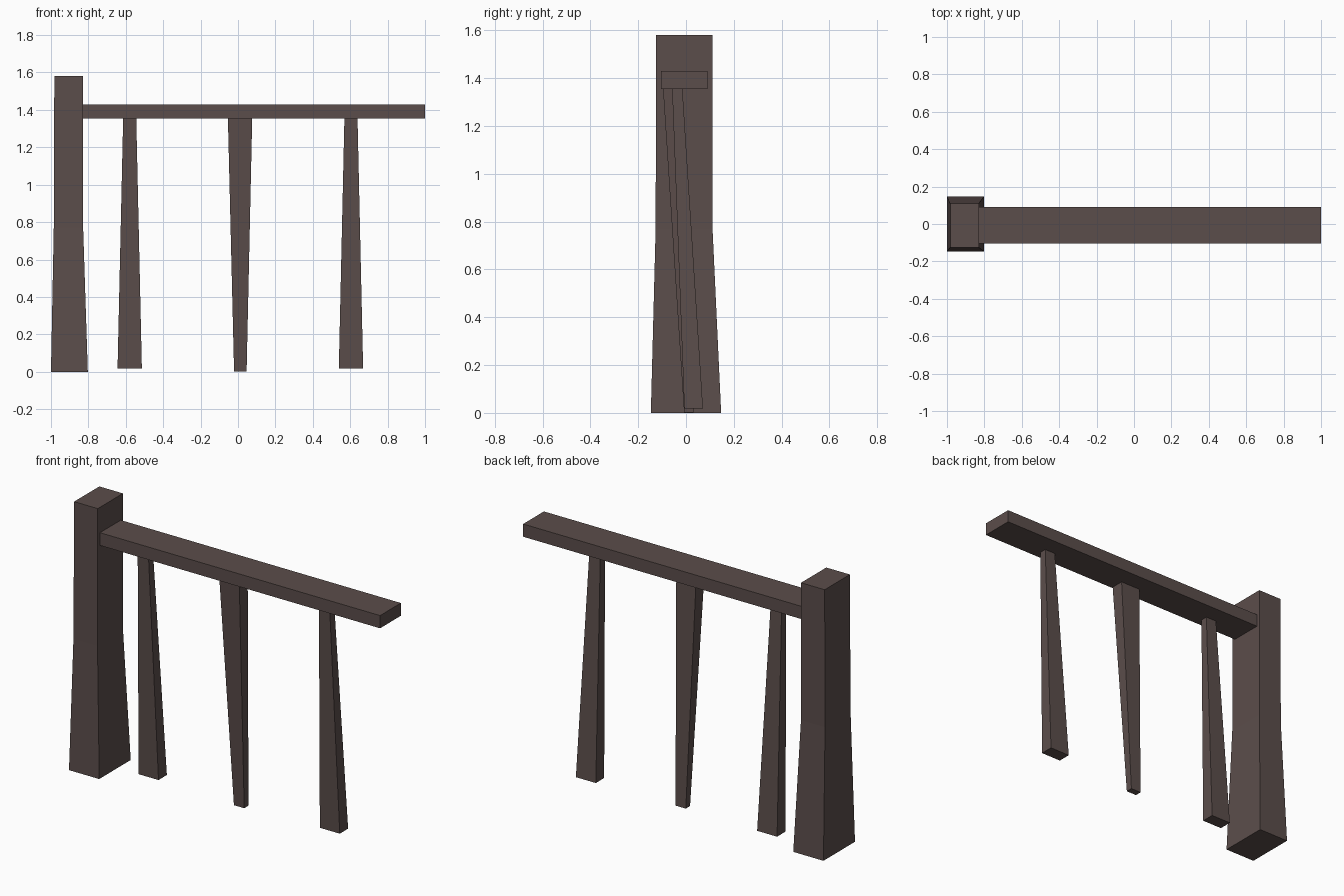
import bpy, bmesh

if "Cube" in bpy.data.objects:
    bpy.data.objects.remove(bpy.data.objects["Cube"])

wood = bpy.data.materials.new("dark_wood")
wood.diffuse_color = (0.105, 0.075, 0.07, 1)
wood.use_nodes = True
wood.node_tree.nodes["Principled BSDF"].inputs["Base Color"].default_value = wood.diffuse_color


def loft(name, sections):
    """Square-sided solid through sections (x0, x1, y0, y1, z), bottom to top."""
    bm = bmesh.new()
    rings = [[bm.verts.new(p) for p in ((x0, y0, z), (x1, y0, z), (x1, y1, z), (x0, y1, z))]
             for x0, x1, y0, y1, z in sections]
    for a, b in zip(rings, rings[1:]):
        for i in range(4):
            j = (i + 1) % 4
            bm.faces.new((a[i], a[j], b[j], b[i]))
    bm.faces.new(rings[0][::-1])
    bm.faces.new(rings[-1])
    mesh = bpy.data.meshes.new(name)
    bm.to_mesh(mesh)
    bm.free()
    mesh.materials.append(wood)
    obj = bpy.data.objects.new(name, mesh)
    bpy.context.collection.objects.link(obj)


# End post, flared towards the foot
loft("end_post", [(-1.0, -0.803, -0.147, 0.147, 0),
                  (-0.985, -0.828, -0.127, 0.111, 0.77),
                  (-0.982, -0.828, -0.125, 0.11, 1.58)])

# Handrail
loft("handrail", [(-0.828, 1.0, -0.104, 0.09, 1.355),
                  (-0.828, 1.0, -0.104, 0.09, 1.43)])

# Outer balusters, wide at the foot and leaning forward
for side, x in (("left", -0.579), ("right", 0.604)):
    loft(side + "_baluster", [(x - 0.065, x + 0.065, -0.007, 0.071, 0.018),
                              (x - 0.035, x + 0.035, -0.058, -0.015, 1.356)])

# Middle baluster, the same shape upside down
loft("middle_baluster", [(-0.021, 0.046, -0.008, 0.032, 0.002),
                         (-0.054, 0.076, -0.096, -0.018, 1.356)])
